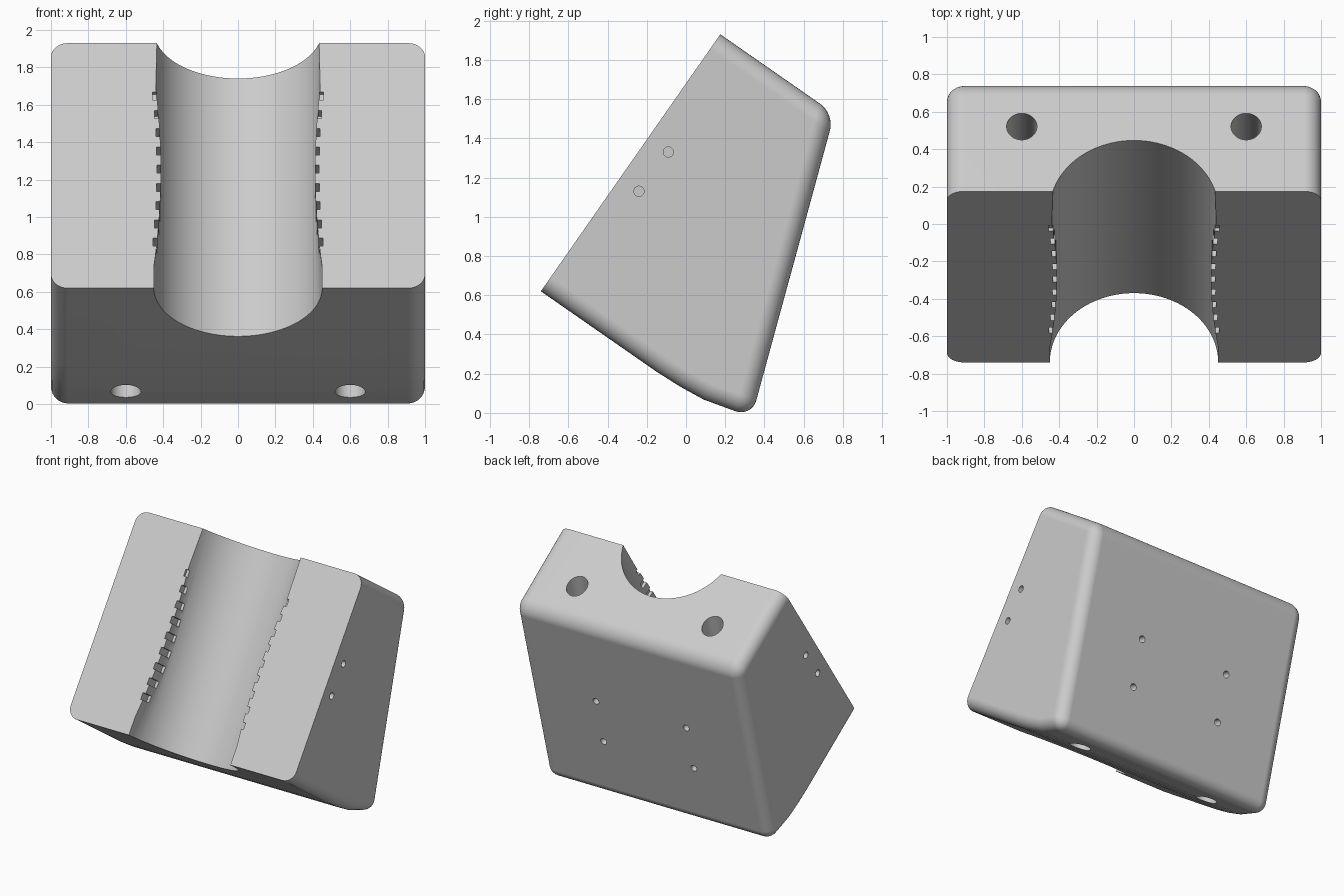
import bpy, bmesh, math
from mathutils import Matrix, Vector

cube = bpy.data.objects.get("Cube")
if cube:
    bpy.data.objects.remove(cube, do_unlink=True)

grey = bpy.data.materials.new("light_grey")
grey.use_nodes = True
grey.diffuse_color = (0.6, 0.6, 0.6, 1)
grey.node_tree.nodes["Principled BSDF"].inputs["Base Color"].default_value = (0.6, 0.6, 0.6, 1)

# Slanted front plane: local x = width, y = along the slope, z = outward
LOW, HIGH = Vector((0, -0.74, 0.62)), Vector((0, 0.175, 1.93))
length = (HIGH - LOW).length
along = (HIGH - LOW).normalized()
outward = Vector((1, 0, 0)).cross(along)
slope = Matrix((Vector((1, 0, 0)), along, outward)).transposed().to_4x4()
slope.translation = LOW

RADIUS, RISE = 0.45, 0.12 / length   # channel radius and axis tilt
PAD_MID, PAD_HALF, PAD_BULGE = 0.77, 0.645, 0.04


def make(name, bm):
    bmesh.ops.recalc_face_normals(bm, faces=bm.faces)
    mesh = bpy.data.meshes.new(name)
    bm.to_mesh(mesh)
    bm.free()
    mesh.materials.append(grey)
    ob = bpy.data.objects.new(name, mesh)
    bpy.context.collection.objects.link(ob)
    return ob


def prism(points, offset):
    """Closed solid from a polygon swept by an offset vector."""
    bm = bmesh.new()
    near = [bm.verts.new(p) for p in points]
    far = [bm.verts.new(Vector(p) + Vector(offset)) for p in points]
    bm.faces.new(near[::-1])
    bm.faces.new(far)
    for i in range(len(points)):
        j = (i + 1) % len(points)
        bm.faces.new((near[i], near[j], far[j], far[i]))
    bmesh.ops.recalc_face_normals(bm, faces=bm.faces)
    return bm


def rod(name, start, end, radius, sides=32):
    start, end = Vector(start), Vector(end)
    axis = end - start
    bm = bmesh.new()
    bmesh.ops.create_cone(bm, cap_ends=True, segments=sides, radius1=radius, radius2=radius,
                          depth=axis.length,
                          matrix=Matrix.Translation((start + end) / 2) @ axis.to_track_quat("Z", "Y").to_matrix().to_4x4())
    return make(name, bm)


def cut(target, cutter):
    mod = target.modifiers.new("cut", "BOOLEAN")
    mod.operation, mod.solver, mod.object = "DIFFERENCE", "EXACT", cutter
    bpy.context.view_layer.objects.active = target
    bpy.ops.object.modifier_apply(modifier=mod.name)
    bpy.data.objects.remove(cutter, do_unlink=True)


def pad_x(s):
    return RADIUS + 0.002 - PAD_BULGE * (1 - ((s - PAD_MID) / PAD_HALF) ** 2)


# Wedge body with rounded edges everywhere except around the front plane
profile = [(-0.74, 0.62), (-0.15, 0.21), (-0.03, 0.134), (0.09, 0.068),
           (0.335, -0.022), (0.757, 1.525), (0.175, 1.93)]
bm = prism([(-1, y, z) for y, z in profile], (2, 0, 0))
on_front = lambda v: abs((v.co - LOW).dot(outward)) < 0.01
edges = [e for e in bm.edges
         if not all(on_front(v) for v in e.verts)
         and (abs(e.verts[0].co.x - e.verts[1].co.x) < 0.1 or e.calc_face_angle(0) > 0.6)]
bmesh.ops.bevel(bm, geom=edges, offset=0.09, offset_type="OFFSET", segments=8, profile=0.5,
                affect="EDGES", clamp_overlap=True)
bmesh.ops.remove_doubles(bm, verts=bm.verts, dist=0.0001)
body = make("wedge_block", bm)

# Half-round channel, narrowed by a bulging pad on each side
channel = rod("channel_cutter", slope @ Vector((0, -0.3, -0.3 * RISE)),
              slope @ Vector((0, 1.9, 1.9 * RISE)), RADIUS, 128)
for side in (-1, 1):
    steps = [PAD_MID + PAD_HALF * (i / 16 - 1) for i in range(33)]
    outline = [(pad_x(s), s) for s in steps] + [(0.6, steps[-1]), (0.6, steps[0])]
    bm = prism([(side * x, s, -0.4) for x, s in outline], (0, 0, 0.9))
    bm.transform(slope)
    cut(channel, make("pad_cutter", bm))
cut(body, channel)

# Row of grip slots along both pads
for side in (-1, 1):
    for i in range(9):
        s = 0.3 + 0.119 * i
        x = pad_x(s)
        depth = 0.9 * (math.sqrt(RADIUS ** 2 - x * x) - s * RISE)
        outline = [(x - 0.04, s - 0.026), (x + 0.022, s - 0.026), (x + 0.022, s + 0.026), (x - 0.04, s + 0.026)]
        bm = prism([(side * a, b, -depth) for a, b in outline], (0, 0, depth + 0.1))
        bm.transform(slope)
        cut(body, make("slot_cutter", bm))

# Two long bolt holes running down through the block, and blind screw holes
for side in (-1, 1):
    cut(body, rod("bolt_cutter", (side * 0.6, 0.026, -0.22), (side * 0.6, 0.591, 1.96), 0.081, 48))
    for y, z in ((-0.09, 1.33), (-0.24, 1.13)):
        cut(body, rod("side_screw_cutter", (side * 0.75, y, z), (side * 1.1, y, z), 0.026, 24))
    for z in (0.48, 0.84):
        y = 0.36 + 0.27 * (z - 0.08)
        cut(body, rod("back_screw_cutter", (side * 0.4, y - 0.2, z + 0.054),
                      (side * 0.4, y + 0.1, z - 0.027), 0.026, 24))

# Smooth rounded surfaces, crisp edges
bpy.ops.object.select_all(action="DESELECT")
body.select_set(True)
bpy.context.view_layer.objects.active = body
bpy.ops.object.shade_smooth_by_angle(angle=math.radians(30))
weighted = body.modifiers.new("weighted_normals", "WEIGHTED_NORMAL")
weighted.keep_sharp = True
